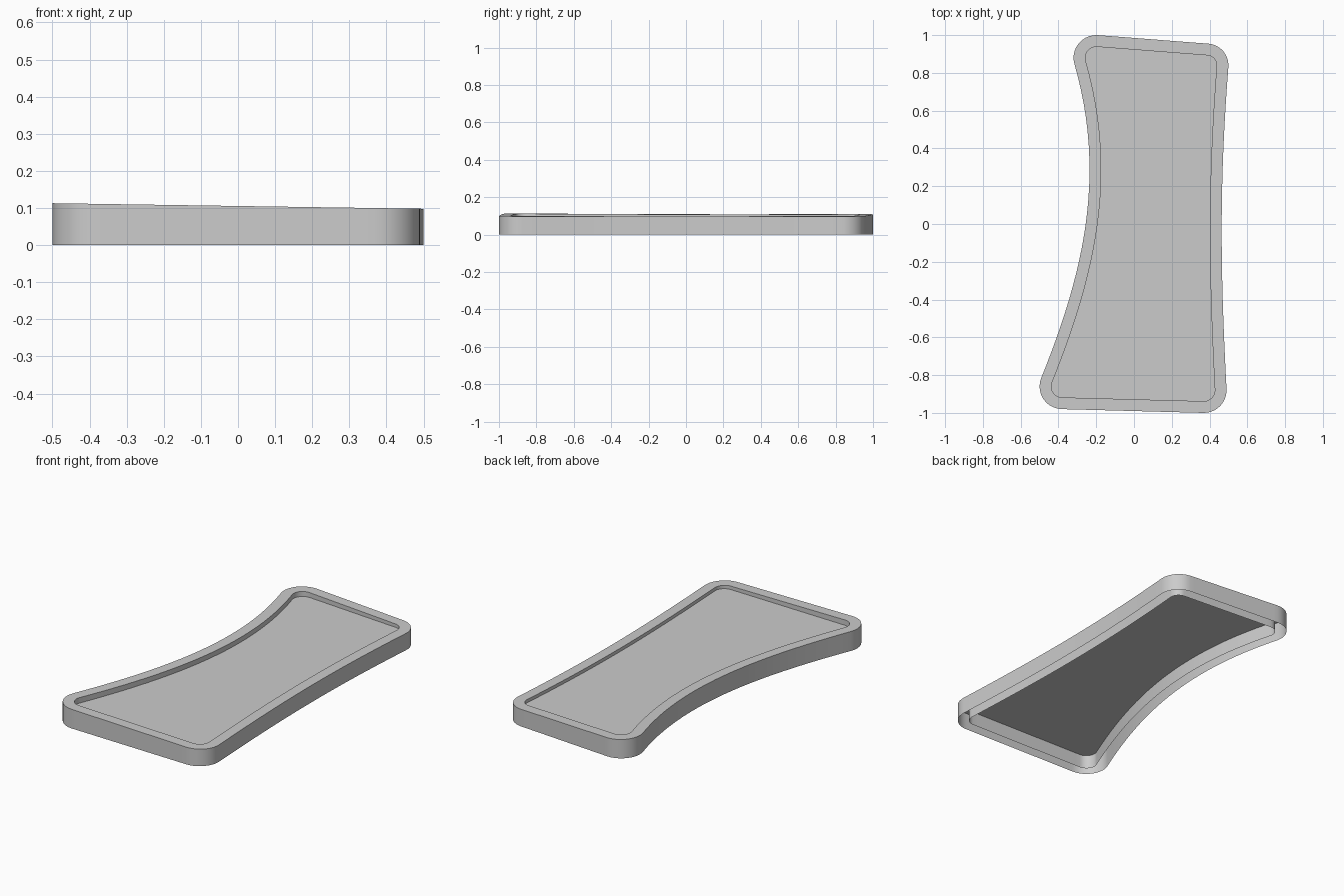
import bpy, bmesh, math
from mathutils import Vector

cube = bpy.data.objects.get("Cube")
if cube:
    bpy.data.objects.remove(cube, do_unlink=True)

RIM, FLOOR_Z = 0.062, 0.08
# Rounded corners, counter-clockwise: x, y, radius, first and last normal angle
CORNERS = [(-0.38, -0.86, 0.12, 158, 268.5),
           (0.37, -0.88, 0.12, -91.5, 3),
           (0.385, 0.84, 0.115, -4.5, 85.7),
           (-0.20, 0.88, 0.12, 85.7, 196)]


def unit(degrees):
    a = math.radians(degrees)
    return Vector((math.cos(a), math.sin(a)))


def outline(inset, arc_steps=10, side_steps=24):
    """Corner arcs joined by curved sides, moved inward by inset."""
    points = []
    for i, (x, y, r, a0, a1) in enumerate(CORNERS):
        for k in range(arc_steps + 1):
            points.append(Vector((x, y)) + (r - inset) * unit(a0 + (a1 - a0) * k / arc_steps))
        nx, ny, nr, b0, _ = CORNERS[(i + 1) % 4]
        p0 = Vector((x, y)) + r * unit(a1)
        p3 = Vector((nx, ny)) + nr * unit(b0)
        h = 0.365 * (p3 - p0).length
        p1, p2 = p0 + h * unit(a1 + 90), p3 - h * unit(b0 + 90)
        for k in range(1, side_steps):
            t = k / side_steps
            s = 1 - t
            p = s**3 * p0 + 3 * s * s * t * p1 + 3 * s * t * t * p2 + t**3 * p3
            d = (s * s * (p1 - p0) + 2 * s * t * (p2 - p1) + t * t * (p3 - p2)).normalized()
            points.append(p + inset * Vector((-d.y, d.x)))
    return points


def rim_height(p):
    return 0.1055 - 0.015 * p.x


def add_ring(bm, points, height):
    return [bm.verts.new((p.x, p.y, height(p))) for p in points]


def bridge(bm, a, b):
    n = len(a)
    for i in range(n):
        j = (i + 1) % n
        bm.faces.new((a[i], a[j], b[j], b[i]))


def make_object(name, bm, mat):
    mesh = bpy.data.meshes.new(name)
    bm.to_mesh(mesh)
    bm.free()
    mesh.materials.append(mat)
    obj = bpy.data.objects.new(name, mesh)
    bpy.context.collection.objects.link(obj)
    bpy.ops.object.select_all(action='DESELECT')
    obj.select_set(True)
    bpy.context.view_layer.objects.active = obj
    bpy.ops.object.shade_smooth_by_angle(angle=math.radians(30))


grey = bpy.data.materials.new("light grey")
grey.use_nodes = True
colour = (0.6, 0.6, 0.6, 1)
grey.diffuse_color = colour
grey.node_tree.nodes["Principled BSDF"].inputs["Base Color"].default_value = colour

outer, inner = outline(0), outline(RIM)

# Hollow frame: outer wall, sloping rim and inner wall, open underneath
bm = bmesh.new()
rings = [add_ring(bm, outer, lambda p: 0), add_ring(bm, outer, rim_height),
         add_ring(bm, inner, rim_height), add_ring(bm, inner, lambda p: 0)]
for a, b in zip(rings, rings[1:]):
    bridge(bm, a, b)
make_object("hollow_frame", bm, grey)

# Recessed floor panel
bm = bmesh.new()
bm.faces.new(add_ring(bm, inner, lambda p: FLOOR_Z))
make_object("tray_floor", bm, grey)
